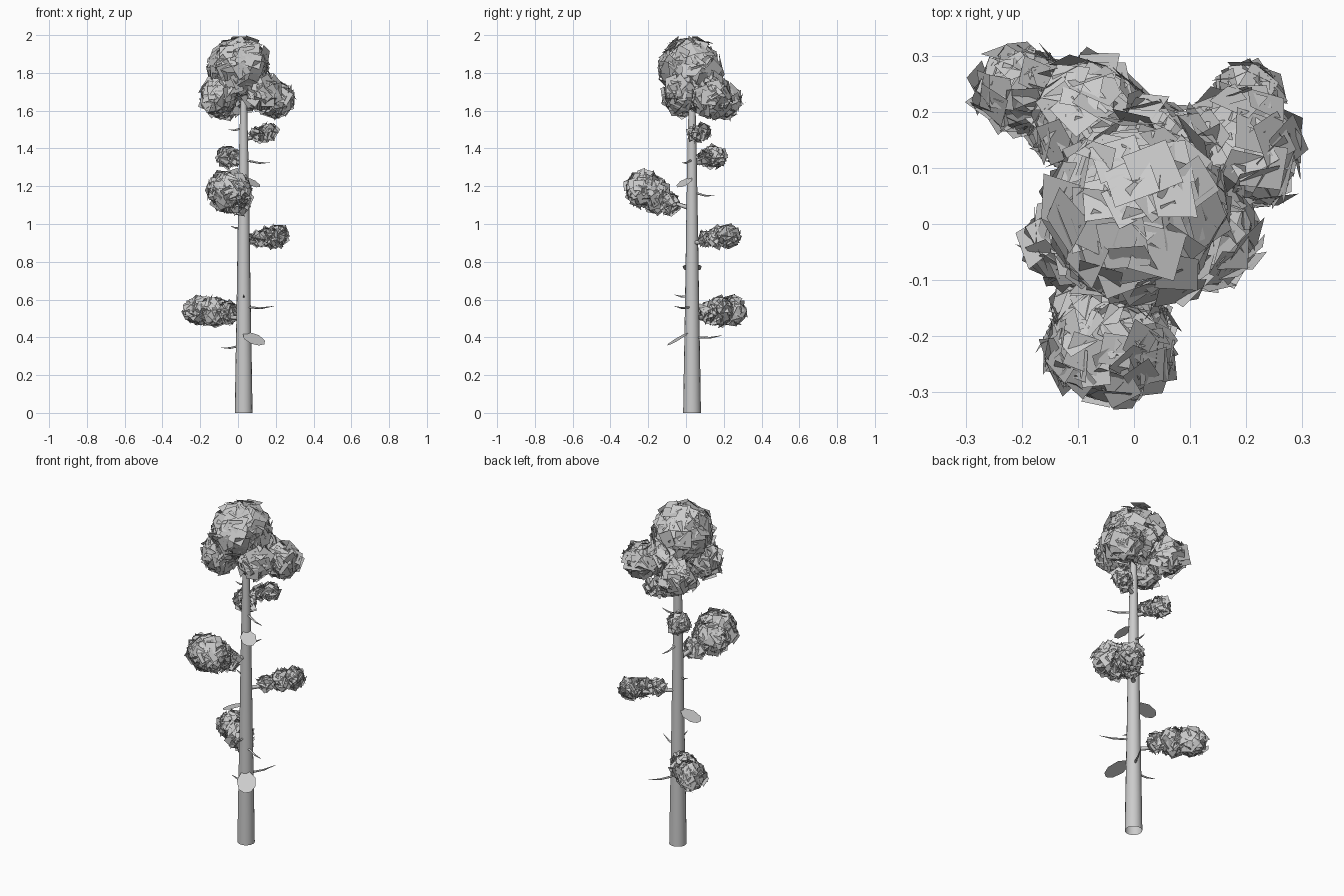
import bpy, bmesh, math, random
from mathutils import Vector

rng = random.Random(7)
cube = bpy.data.objects.get("Cube")
if cube:
    bpy.data.objects.remove(cube)

grey = bpy.data.materials.new("plain grey")
grey.use_nodes = True
COLOR = (0.6, 0.6, 0.6, 1)
grey.diffuse_color = COLOR
grey.node_tree.nodes["Principled BSDF"].inputs["Base Color"].default_value = COLOR


def finish(name, bm, smooth=True):
    mesh = bpy.data.meshes.new(name)
    bm.to_mesh(mesh)
    bm.free()
    mesh.materials.append(grey)
    for p in mesh.polygons:
        p.use_smooth = smooth
    obj = bpy.data.objects.new(name, mesh)
    bpy.context.collection.objects.link(obj)
    return obj


def tube(name, points, radii, sides):
    """Open tapered tube swept through the points."""
    bm = bmesh.new()
    pts = [Vector(p) for p in points]
    axis = (pts[-1] - pts[0]).normalized()
    u = axis.orthogonal().normalized()
    v = axis.cross(u)
    rings = []
    for p, r in zip(pts, radii):
        angles = [2 * math.pi * i / sides for i in range(sides)]
        rings.append([bm.verts.new(p + r * (math.cos(a) * u + math.sin(a) * v)) for a in angles])
    for a, b in zip(rings, rings[1:]):
        for i in range(sides):
            j = (i + 1) % sides
            bm.faces.new((a[i], a[j], b[j], b[i]))
    return finish(name, bm)


def trunk_point(z):
    return Vector((0.03, 0.032, z))


# Trunk
heights = [0, 0.2, 0.6, 1.0, 1.4, 1.6, 1.8]
tube("trunk", [trunk_point(z) for z in heights],
     [0.047, 0.044, 0.037, 0.031, 0.024, 0.019, 0.008], 16)


def leaf_cluster(name, lumps, size):
    """Square leaf cards scattered over ellipsoids given as (centre, radii)."""
    bm = bmesh.new()
    for centre, radii in lumps:
        centre, radii = Vector(centre), Vector(radii)
        mean = sum(radii) / 3
        count = int(4 * math.pi * mean ** 2 / size ** 2 * 3.6) + 7
        for i in range(count):
            # Even spiral over the sphere
            h = 1 - 2 * (i + 0.5) / count
            a = i * math.pi * (3 - math.sqrt(5))
            w = math.sqrt(1 - h * h)
            d = Vector((w * math.cos(a), w * math.sin(a), h))
            pos = centre + d * radii * rng.uniform(0.86, 1.06)
            tilt = Vector([rng.gauss(0, 0.22) for _ in range(3)])
            n = (d + tilt).normalized()
            u = n.orthogonal().normalized()
            v = n.cross(u)
            spin = rng.uniform(0, 2 * math.pi)
            half = size * rng.uniform(0.64, 0.78)
            corners = []
            for k in range(4):
                t = spin + k * math.pi / 2
                bend = -0.06 * half * (-1) ** k
                corners.append(bm.verts.new(pos + half * (math.cos(t) * u + math.sin(t) * v) + bend * n))
            bm.faces.new(corners)
    return finish(name, bm)


# Crown
leaf_cluster("crown_top", [((0.01, 0.02, 1.825), (0.15, 0.155, 0.155))], 0.08)
leaf_cluster("crown_lower", [
    ((0.19, 0.13, 1.66), (0.095, 0.1, 0.085)),
    ((-0.095, -0.03, 1.68), (0.085, 0.08, 0.1)),
    ((0.13, -0.02, 1.69), (0.085, 0.085, 0.085)),
    ((-0.08, 0.185, 1.65), (0.09, 0.1, 0.085)),
    ((0.05, 0.12, 1.71), (0.09, 0.09, 0.1)),
], 0.075)

# Side clusters, each on a branch: name, height on trunk, lumps
SIDE = [
    ("low", 0.5, [((-0.05, 0.12, 0.53), (0.04, 0.04, 0.045)),
                  ((-0.12, 0.18, 0.535), (0.065, 0.065, 0.065)),
                  ((-0.2, 0.24, 0.54), (0.078, 0.07, 0.068))]),
    ("left", 0.9, [((0.11, 0.11, 0.925), (0.032, 0.032, 0.025)),
                   ((0.16, 0.17, 0.93), (0.045, 0.045, 0.04)),
                   ((0.205, 0.225, 0.935), (0.05, 0.055, 0.045))]),
    ("front", 1.08, [((0.0, -0.09, 1.11), (0.05, 0.045, 0.045)),
                     ((-0.045, -0.16, 1.15), (0.1, 0.065, 0.08)),
                     ((-0.045, -0.225, 1.185), (0.11, 0.085, 0.09))]),
    ("back", 1.32, [((-0.01, 0.1, 1.35), (0.025, 0.03, 0.025)),
                    ((-0.055, 0.15, 1.355), (0.048, 0.052, 0.045))]),
    ("high", 1.45, [((0.1, 0.05, 1.475), (0.025, 0.025, 0.02)),
                    ((0.15, 0.08, 1.485), (0.045, 0.035, 0.03))]),
]
for name, z, lumps in SIDE:
    leaf_cluster(name + "_leaves", lumps, 0.06)
    start, end = trunk_point(z), Vector(lumps[-1][0])
    middle = start.lerp(end, 0.5) - Vector((0, 0, 0.01))
    tube(name + "_branch", [start, middle, end], [0.013, 0.009, 0.003], 6)

# Bare twigs: height on trunk and tip
TWIGS = [
    (0.36, (-0.09, 0.07, 0.345)),
    (0.40, (0.11, 0.19, 0.41)),
    (0.56, (0.19, -0.06, 0.565)),
    (0.62, (0.03, -0.06, 0.625)),
    (0.98, (-0.04, 0.04, 0.99)),
    (1.17, (0.05, 0.15, 1.15)),
    (1.34, (0.17, -0.02, 1.325)),
    (1.51, (-0.05, 0.05, 1.5)),
]
for i, (z, tip) in enumerate(TWIGS):
    start, end = trunk_point(z), Vector(tip)
    middle = start.lerp(end, 0.6) - Vector((0, 0, 0.008))
    tube("twig_%d" % (i + 1), [start, middle, end], [0.007, 0.005, 0.001], 5)

# Bark shelves: flat angular plates sloping away from the trunk (root, tip, facing, width)
SHELVES = [
    ((0.035, 0.015, 0.43), (0.125, -0.09, 0.36), (0.2, -0.6, 1), 0.1),
    ((0.01, 0.03, 0.795), (-0.11, 0.035, 0.75), (-0.4, 0, 1), 0.1),
    ((0.035, 0.025, 1.25), (0.105, -0.035, 1.195), (0.5, -0.5, 1), 0.085),
]
for i, (root, tip, facing, width) in enumerate(SHELVES):
    root, tip = Vector(root), Vector(tip)
    side = (tip - root).cross(Vector(facing)).normalized() * width / 2
    bm = bmesh.new()
    outline = [(0, 0.25), (0.4, 1), (0.8, 0.9), (1, 0.35)]
    outline += [(t, -s) for t, s in reversed(outline)]
    bm.faces.new([bm.verts.new(root.lerp(tip, t) + side * s) for t, s in outline])
    finish("shelf_%d" % (i + 1), bm, smooth=False)
